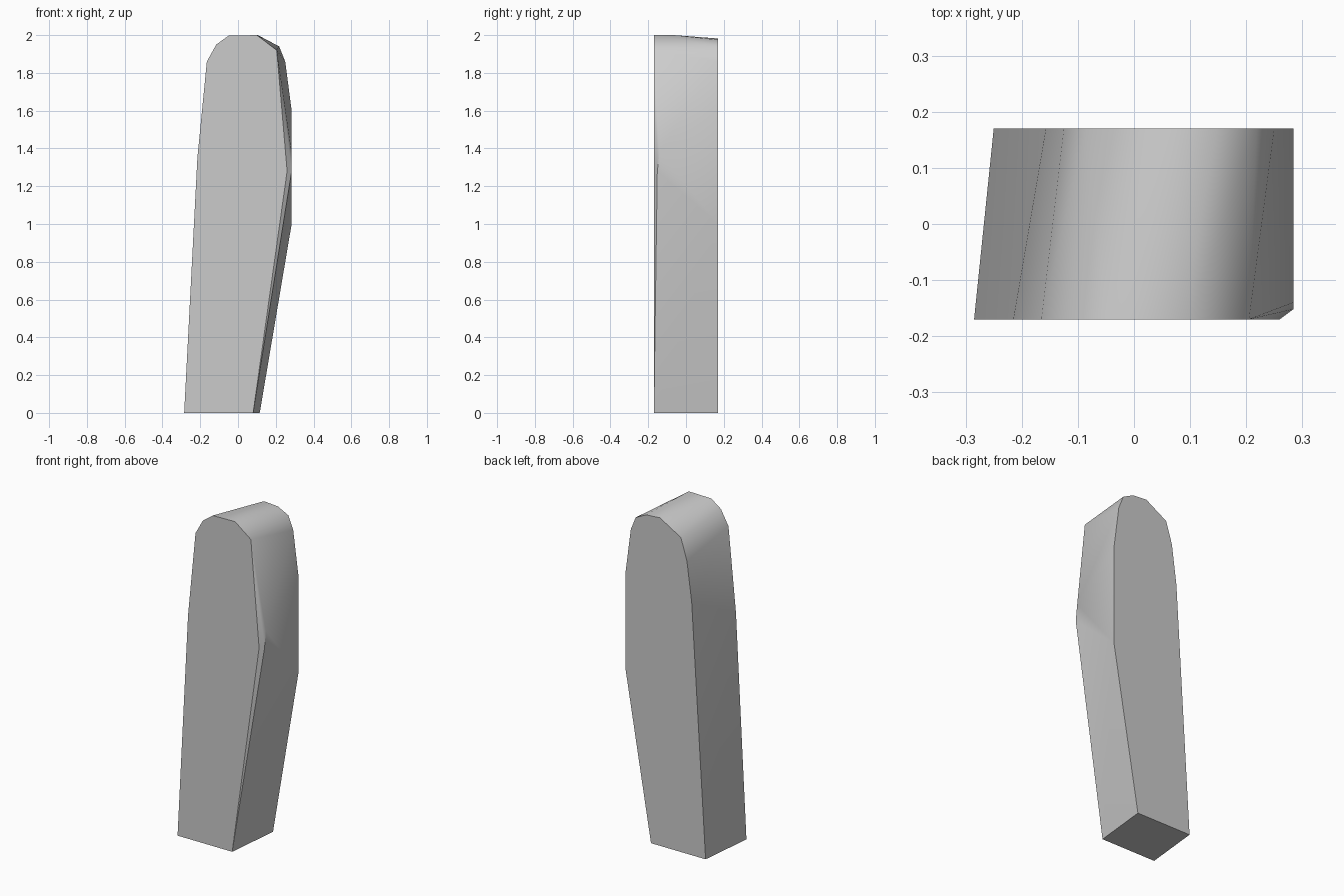
import bpy
import bmesh
import math

cube = bpy.data.objects.get("Cube")
if cube:
    bpy.data.objects.remove(cube, do_unlink=True)

# Plain grey surface
grey = bpy.data.materials.new("light grey")
grey.use_nodes = True
colour = (0.6, 0.6, 0.6, 1)
grey.diffuse_color = colour
grey.node_tree.nodes["Principled BSDF"].inputs["Base Color"].default_value = colour

HALF = 0.17  # half the depth

# Front and back outlines as (x, z)
front = [(-0.285, 0), (0.08, 0), (0.26, 1.28), (0.205, 1.92), (0.1, 2.0),
         (-0.05, 1.997), (-0.115, 1.95), (-0.165, 1.86), (-0.215, 1.35)]
back = [(-0.25, 0), (0.115, 0), (0.284, 1.0), (0.284, 1.6), (0.25, 1.86),
        (0.218, 1.94), (0.148, 1.975), (0.055, 1.982), (-0.085, 1.9),
        (-0.125, 1.77), (-0.157, 1.53)]
# Worn front corner and top ridge
corners = [(0.284, -0.14, 1.38), (0.284, -0.152, 1.28), (0.105, -0.065, 2.0)]

# Slab wrapped tightly around both outlines
bm = bmesh.new()
points = [(x, -HALF, z) for x, z in front] + [(x, HALF, z) for x, z in back] + corners
for p in points:
    bm.verts.new(p)
bmesh.ops.convex_hull(bm, input=bm.verts[:])
bmesh.ops.dissolve_limit(bm, angle_limit=math.radians(0.3), verts=bm.verts[:], edges=bm.edges[:])
bmesh.ops.recalc_face_normals(bm, faces=bm.faces[:])

mesh = bpy.data.meshes.new("stone_slab")
bm.to_mesh(mesh)
bm.free()
mesh.materials.append(grey)
slab = bpy.data.objects.new("stone_slab", mesh)
bpy.context.collection.objects.link(slab)

# Soft sides with crisp front and back rims
bpy.ops.object.select_all(action="DESELECT")
slab.select_set(True)
bpy.context.view_layer.objects.active = slab
bpy.ops.object.shade_smooth_by_angle(angle=math.radians(35))
